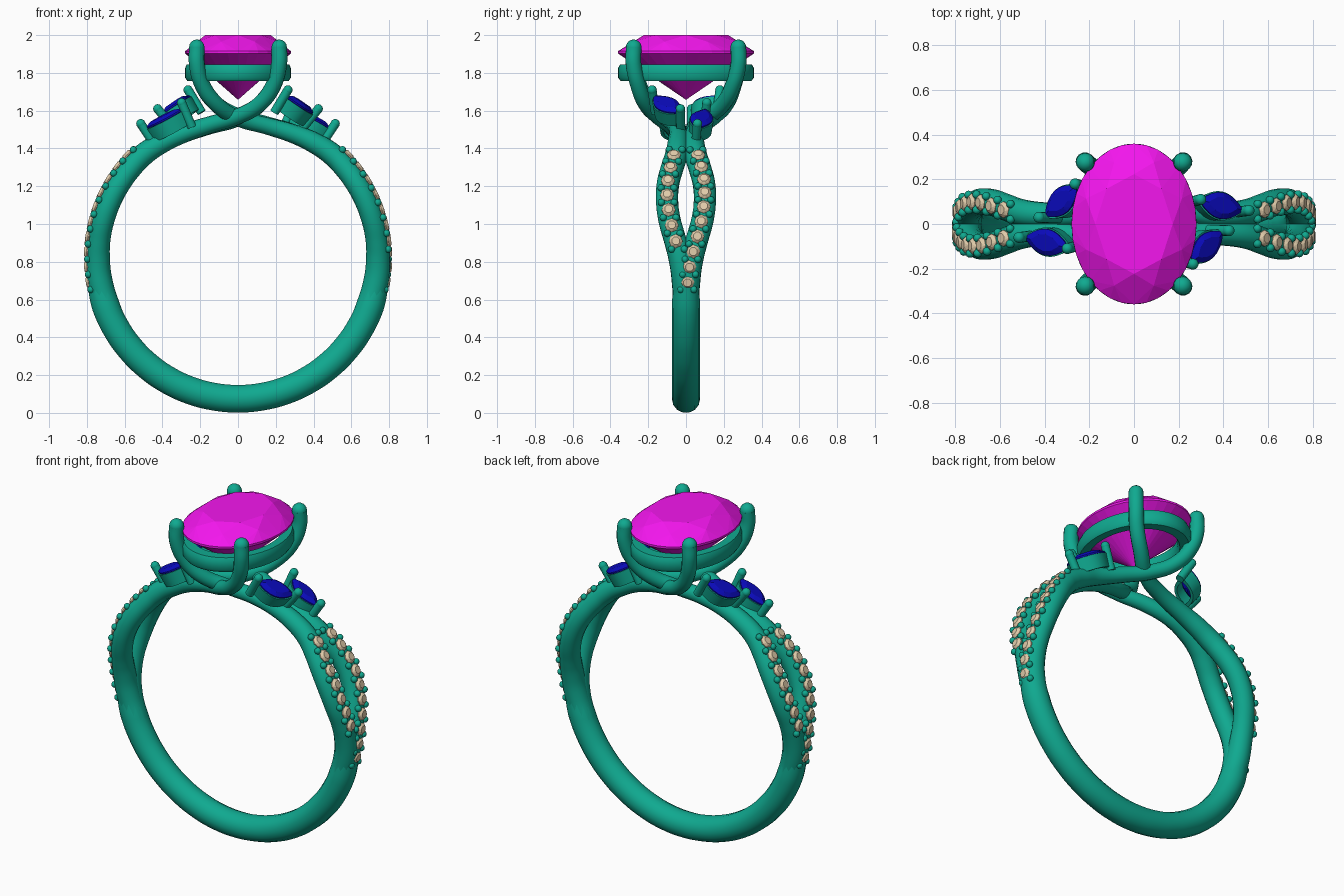
import bpy, bmesh
from math import sin, cos, pi, radians
from mathutils import Matrix, Vector

if "Cube" in bpy.data.objects:
    bpy.data.objects.remove(bpy.data.objects["Cube"])


def material(name, rgb):
    m = bpy.data.materials.new(name)
    m.diffuse_color = (*rgb, 1)
    m.use_nodes = True
    m.node_tree.nodes["Principled BSDF"].inputs["Base Color"].default_value = m.diffuse_color
    return m


METAL = material("metal", (0.005, 0.40, 0.28))
PINK = material("centre_gem", (0.9, 0.008, 0.85))
BLUE = material("side_gem", (0.003, 0.003, 0.5))
CREAM = material("pave_gem", (0.75, 0.6, 0.4))
CZ, R = 0.82, 0.742          # band centre height and centreline radius


def finish(name, bm, mat, smooth=None):
    bmesh.ops.recalc_face_normals(bm, faces=bm.faces)
    me = bpy.data.meshes.new(name)
    bm.to_mesh(me)
    bm.free()
    me.materials.append(mat)
    ob = bpy.data.objects.new(name, me)
    bpy.context.collection.objects.link(ob)
    if smooth:
        bpy.ops.object.select_all(action='DESELECT')
        ob.select_set(True)
        bpy.context.view_layer.objects.active = ob
        bpy.ops.object.shade_smooth_by_angle(angle=radians(smooth))
    return ob


def tube(name, pts, res=6):
    """Round tube through (point, radius) pairs."""
    cu = bpy.data.curves.new(name, 'CURVE')
    cu.dimensions = '3D'
    cu.bevel_depth, cu.bevel_resolution, cu.resolution_u = 1, 5, res
    cu.use_fill_caps = True
    sp = cu.splines.new('BEZIER')
    sp.bezier_points.add(len(pts) - 1)
    for bp, (p, r) in zip(sp.bezier_points, pts):
        bp.co, bp.radius = p, r
        bp.handle_left_type = bp.handle_right_type = 'AUTO'
    tmp = bpy.data.objects.new("tmp", cu)
    bpy.context.collection.objects.link(tmp)
    bpy.context.view_layer.update()
    me = bpy.data.meshes.new_from_object(
        tmp.evaluated_get(bpy.context.evaluated_depsgraph_get()))
    bm = bmesh.new()
    bm.from_mesh(me)
    bpy.data.objects.remove(tmp)
    bpy.data.meshes.remove(me)
    finish(name, bm, METAL, 50)


def beads(name, centres, r):
    bm = bmesh.new()
    for c in centres:
        bmesh.ops.create_uvsphere(bm, u_segments=14, v_segments=8, radius=r,
                                  matrix=Matrix.Translation(c))
    finish(name, bm, METAL, 60)


def oval(a, b):
    return lambda t: (a * cos(t), b * sin(t))


def marquise(a, b):
    def f(t):
        u = cos(t)
        return a * u, b * (1 - u * u) * (1 if sin(t) >= 0 else -1)
    return f


def add_gem(bm, outline, levels, mat):
    """Faceted stone: convex hull of (scale, z, count, phase) rings."""
    vs = []
    for s, z, n, ph in levels:
        for i in range(n):
            x, y = outline(2 * pi * (i + ph) / n)
            vs.append(bm.verts.new(mat @ Vector((x * s, y * s, z))))
    res = bmesh.ops.convex_hull(bm, input=vs)
    junk = [v for v in res["geom_interior"] if isinstance(v, bmesh.types.BMVert)]
    bmesh.ops.delete(bm, geom=junk, context='VERTS')


def loft_ring(name, outline, profile, mat, n=48):
    """Closed (scale, z) profile carried round an outline."""
    bm = bmesh.new()
    rows = []
    for i in range(n):
        x, y = outline(2 * pi * i / n)
        rows.append([bm.verts.new(mat @ Vector((x * s, y * s, z))) for s, z in profile])
    k = len(profile)
    for i in range(n):
        a, b = rows[i], rows[(i + 1) % n]
        for j in range(k):
            bm.faces.new((a[j], b[j], b[(j + 1) % k], a[(j + 1) % k]))
    finish(name, bm, METAL, 40)


def on_band(deg, y, r=R):
    t = radians(deg)
    return Vector((r * cos(t), y, CZ + r * sin(t)))


# half spread of the split shank by angle
SPREAD = [(-25, 0), (-10, 0.008), (0, 0.03), (8, 0.06), (16, 0.088), (24, 0.1),
          (32, 0.095), (40, 0.073), (47, 0.052), (56, 0.042)]


def spread(d):
    for (a, ya), (b, yb) in zip(SPREAD, SPREAD[1:]):
        if d <= b:
            return ya + (yb - ya) * (d - a) / (b - a)
    return SPREAD[-1][1]


# plain lower band
tube("lower_band", [(on_band(d, 0, 0.745), 0.075 if -165 < d < -15 else 0.068)
                    for d in range(-170, -9, 10)])

# centre stone and its gallery rail
I = Matrix.Identity(4)
bm = bmesh.new()
add_gem(bm, oval(0.28, 0.36), [(0.62, 2.0, 8, 0), (0.83, 1.965, 8, 0.5),
        (1, 1.915, 32, 0), (1, 1.903, 32, 0), (0.62, 1.815, 8, 0.5), (0.01, 1.66, 4, 0)], I)
finish("centre_stone", bm, PINK)
loft_ring("gallery_rail", oval(0.28, 0.36),
          [(1, 1.775), (1, 1.825), (0.97, 1.845), (0.8, 1.845), (0.76, 1.825),
           (0.76, 1.78), (0.8, 1.757), (0.96, 1.757)], I)

# everything else repeats by a half turn about z
for side, turn in (("right", 0), ("left", pi)):
    M = Matrix.Rotation(turn, 4, 'Z')

    # strands: split shank sweeping across to become the opposite prongs
    upper = {1: [(0.3, 0.045, 1.475), (0.15, 0.085, 1.525), (0, 0.15, 1.57),
                 (-0.12, 0.215, 1.64), (-0.19, 0.255, 1.74), (-0.218, 0.278, 1.85),
                 (-0.218, 0.277, 1.935)],
             -1: [(0.3, -0.04, 1.475), (0.15, -0.055, 1.52), (0, -0.105, 1.56),
                  (-0.12, -0.2, 1.64), (-0.19, -0.25, 1.74), (-0.218, -0.278, 1.85),
                  (-0.218, -0.277, 1.935)]}
    for sg, label in ((1, "back"), (-1, "front")):
        pts = [(M @ on_band(d, sg * y), 0.068 if d < -5 else 0.064 if d < 5 else 0.06)
               for d, y in SPREAD[:-1]]
        pts.append((M @ on_band(56, sg * 0.042, 0.732), 0.056))
        radii = [0.05, 0.045] + [0.042] * 5
        pts += [(M @ Vector(p), r) for p, r in zip(upper[sg], radii)]
        tube(f"{side}_{label}_strand_prong", pts)
        beads(f"{side}_{label}_prong_tip", [M @ Vector(upper[sg][-1])], 0.042)

        # pave stones and the beads holding them
        n = 10 if sg > 0 else 7
        step = 5.8 if sg > 0 else 6.1
        bm, dots = bmesh.new(), []
        for i in range(n + 1):
            d = 43 - step * i
            h = d + step / 2
            for off in (-0.034, 0.034):
                dots.append(M @ on_band(h, sg * spread(h) + off, 0.797))
            if i < n:
                t = radians(d)
                y = sg * spread(d) * (1 if d > 0 else 0.8)
                frame = (M @ Matrix.Translation(on_band(d, y, 0.802))
                         @ Matrix.Rotation(pi / 2 - t, 4, 'Y'))
                add_gem(bm, oval(0.037, 0.037), [(0.6, 0.014, 8, 0.5), (1, 0, 8, 0),
                        (1, -0.006, 8, 0), (0.1, -0.03, 4, 0)], frame)
        finish(f"{side}_{label}_pave_stones", bm, CREAM)
        beads(f"{side}_{label}_pave_beads", dots, 0.019)

    # two marquise side stones in baskets with tip prongs
    for label, p1, p2, up in (
            ("lower", (0.295, 0.105, 1.61), (0.49, 0.06, 1.51), (0.4, 0.12, 1)),
            ("upper", (0.255, -0.17, 1.68), (0.40, -0.035, 1.59), (0.35, -0.3, 1))):
        p1, p2 = Vector(p1), Vector(p2)
        ax = (p2 - p1).normalized()
        nz = Vector(up)
        nz = (nz - ax * nz.dot(ax)).normalized()
        ay = nz.cross(ax)
        frame = M @ Matrix.Translation((p1 + p2) / 2) @ Matrix((ax, ay, nz)).transposed().to_4x4()
        L = (p2 - p1).length / 2
        bm = bmesh.new()
        add_gem(bm, marquise(L, 0.06), [(0.65, 0.016, 12, 0), (1, 0, 24, 0),
                (1, -0.008, 24, 0), (0.15, -0.06, 8, 0)], frame)
        finish(f"{side}_{label}_marquise_stone", bm, BLUE)
        loft_ring(f"{side}_{label}_marquise_basket", marquise(L, 0.06),
                  [(1.08, -0.01), (0.85, -0.01), (0.7, -0.09), (0.98, -0.09)], frame)
        tips = []
        for e, k in ((-1, "inner"), (1, "outer")):
            x = e * (L + 0.012)
            top = frame @ Vector((x, 0, 0.03))
            tube(f"{side}_{label}_{k}_tip_prong",
                 [(frame @ Vector((x * 0.9, 0, -0.11)), 0.024), (top, 0.024)], 2)
            tips.append(top)
        beads(f"{side}_{label}_tip_beads", tips, 0.025)
